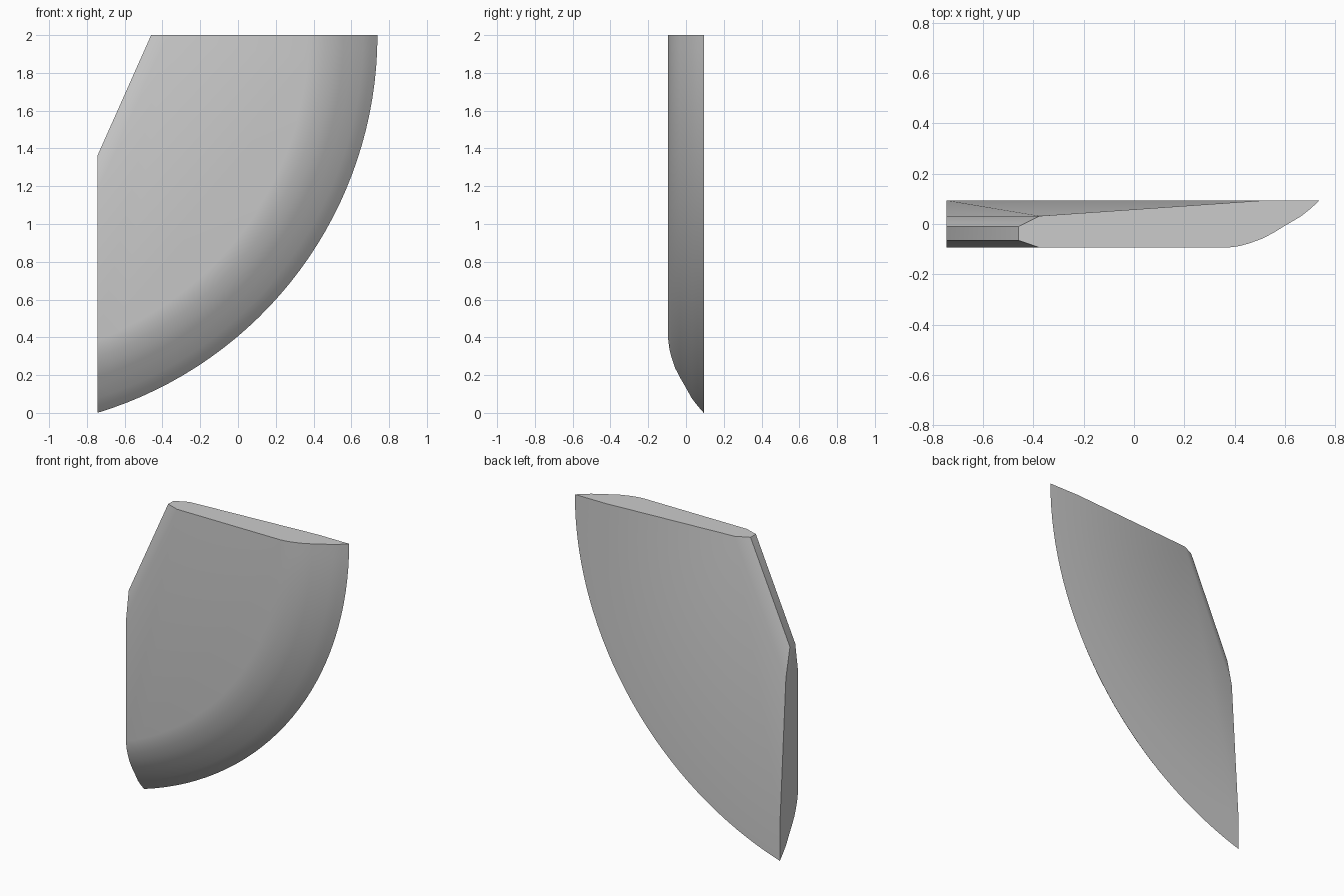
import bpy, bmesh, math

cube = bpy.data.objects.get("Cube")
if cube:
    bpy.data.objects.remove(cube, do_unlink=True)

LEFT, TOP, RADIUS = -0.745, 2.0, 2.09
CENTRE = LEFT + math.sqrt(RADIUS ** 2 - TOP ** 2) * -1
FRONT, BACK = -0.094, 0.094
SEGMENTS = 32

mat = bpy.data.materials.new("plain grey")
mat.use_nodes = True
grey = (0.6, 0.6, 0.6, 1)
mat.diffuse_color = grey
mat.node_tree.nodes["Principled BSDF"].inputs["Base Color"].default_value = grey

bm = bmesh.new()


def arc(inset, y):
    """Concentric arc from the top plane round to the left plane."""
    r = RADIUS - inset
    end = math.acos((LEFT - CENTRE) / r)
    angles = [end * i / SEGMENTS for i in range(SEGMENTS + 1)]
    return [bm.verts.new((CENTRE + r * math.cos(a), y, TOP - r * math.sin(a))) for a in angles]


def chamfer_line(inset, y):
    """Line across the cut corner, as its top and left end points."""
    x = -0.46 + inset
    z = 1.36 - inset * 2.246
    return [bm.verts.new((x, y, TOP)), bm.verts.new((LEFT, y, z))]


def bridge(a, b):
    for i in range(len(a) - 1):
        bm.faces.new((a[i], a[i + 1], b[i + 1], b[i]))


# Flat back rim, then the rounded front edge
back_rim = arc(0.22, BACK)
edge_profile = [(0, BACK), (0.035, 0.062), (0.075, 0.03), (0.14, -0.008), (0.18, -0.033),
                (0.225, -0.057), (0.28, -0.077), (0.32, -0.088), (0.365, FRONT)]
rings = [back_rim] + [arc(d, y) for d, y in edge_profile]
for a, b in zip(rings, rings[1:]):
    bridge(a, b)

# Cut corner with bevels on both sides
lines = [chamfer_line(0.085, FRONT), chamfer_line(0, -0.065),
         chamfer_line(0, -0.01), chamfer_line(0.085, 0.032)]
for a, b in zip(lines, lines[1:]):
    bridge(a, b)

# Flat front, and the hollowed back fanning out from the top corner
bm.faces.new(rings[-1] + lines[0][::-1])
tip, side = lines[-1]
for a, b in zip(back_rim, back_rim[1:]):
    bm.faces.new((tip, a, b))
bm.faces.new((tip, back_rim[-1], side))

# Flat top and left ends
for end in (0, -1):
    bm.faces.new([row[end] for row in rings + lines])

bmesh.ops.recalc_face_normals(bm, faces=bm.faces)
mesh = bpy.data.meshes.new("curved_panel")
bm.to_mesh(mesh)
bm.free()
mesh.materials.append(mat)
panel = bpy.data.objects.new("curved_panel", mesh)
bpy.context.collection.objects.link(panel)
bpy.context.view_layer.objects.active = panel
panel.select_set(True)
bpy.ops.object.shade_smooth_by_angle(angle=math.radians(30))
